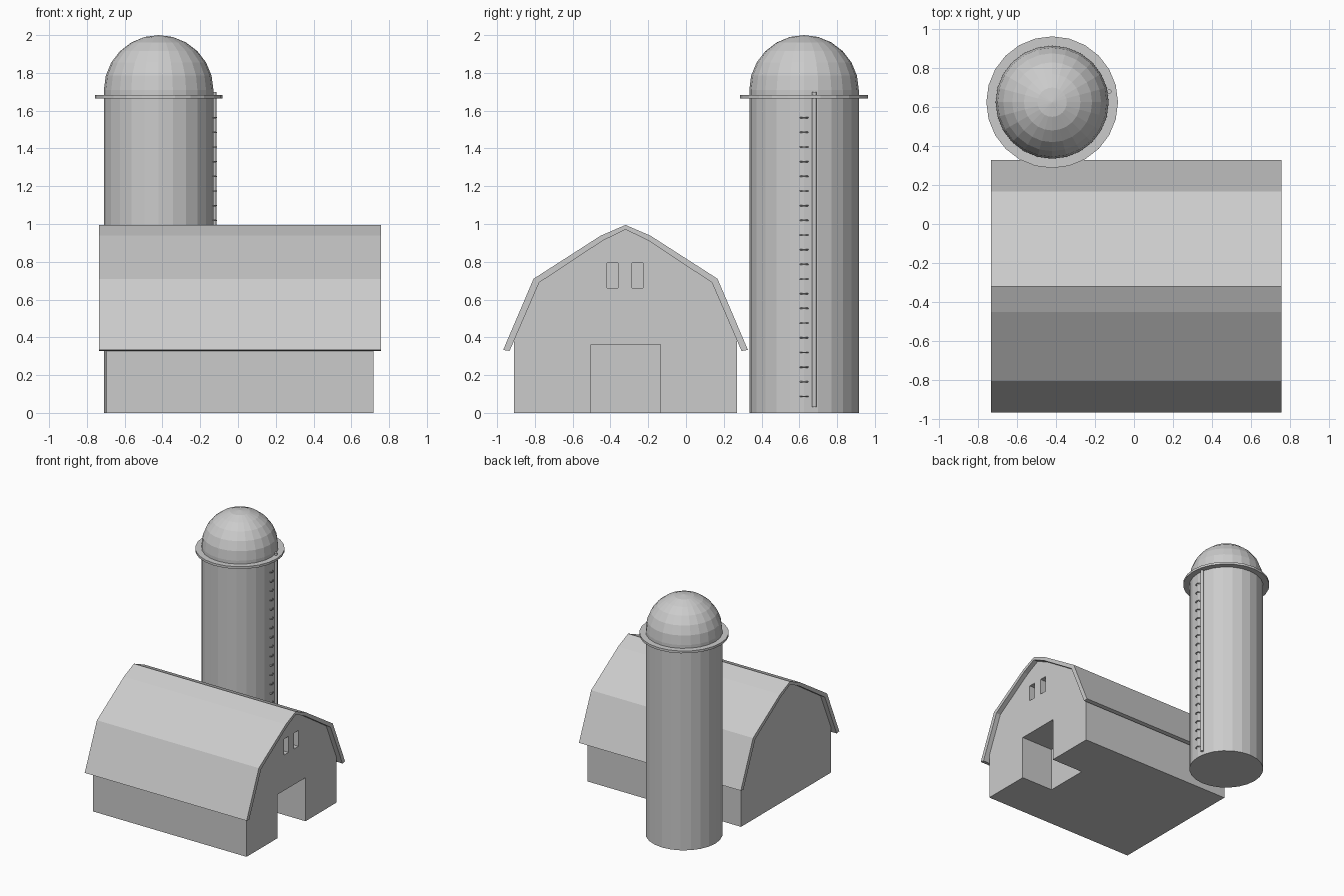
import bpy, bmesh, math

if "Cube" in bpy.data.objects:
    bpy.data.objects.remove(bpy.data.objects["Cube"])

SILO = (-0.42, 0.625)      # silo axis
RIDGE_Y = -0.32            # barn centre line


def finish(name, bm):
    bmesh.ops.recalc_face_normals(bm, faces=bm.faces)
    mesh = bpy.data.meshes.new(name)
    bm.to_mesh(mesh)
    bm.free()
    ob = bpy.data.objects.new(name, mesh)
    bpy.context.collection.objects.link(ob)
    return ob


def extrude_x(name, profile, x0, x1):
    """Closed (y, z) profile extruded along x."""
    bm = bmesh.new()
    face = bm.faces.new([bm.verts.new((x0, y, z)) for y, z in profile])
    ext = bmesh.ops.extrude_face_region(bm, geom=[face])
    verts = [v for v in ext["geom"] if isinstance(v, bmesh.types.BMVert)]
    bmesh.ops.translate(bm, verts=verts, vec=(x1 - x0, 0, 0))
    return finish(name, bm)


def lathe(name, profile, steps=24, closed=False):
    """Spin an (r, z) profile around the silo axis."""
    bm = bmesh.new()
    vs = [bm.verts.new((SILO[0] + r, SILO[1], z)) for r, z in profile]
    edges = [bm.edges.new(p) for p in zip(vs, vs[1:])]
    if closed:
        edges.append(bm.edges.new((vs[-1], vs[0])))
    bmesh.ops.spin(bm, geom=vs + edges, cent=(*SILO, 0), axis=(0, 0, 1),
                   angle=math.tau, steps=steps)
    bmesh.ops.remove_doubles(bm, verts=bm.verts, dist=1e-4)
    return finish(name, bm)


def mirrored(half):
    """Half profile (distance from ridge, z), eave to apex, to full width."""
    left = [(RIDGE_Y - d, z) for d, z in half]
    right = [(RIDGE_Y + d, z) for d, z in half if d > 0]
    return left + right[::-1]


# Barn roof shell
outer = [(0.648, 0.333), (0.487, 0.71), (0.132, 0.938), (0, 0.995)]
inner = [(0.614, 0.328), (0.457, 0.69), (0.122, 0.911), (0, 0.971)]
extrude_x("barn_roof", mirrored(outer) + mirrored(inner)[::-1], -0.735, 0.757)

# Barn walls, meeting the underside of the roof
walls = extrude_x("barn_walls", mirrored([(0.591, 0), (0.591, 0.381)] + inner[1:]),
                  -0.697, 0.717)

# Doorway and loft windows recessed in the right gable
openings = [(-0.503, -0.135, -0.1, 0.363, 0.295),
            (-0.418, -0.36, 0.66, 0.793, 0.09),
            (-0.286, -0.228, 0.66, 0.793, 0.09)]
bpy.context.view_layer.objects.active = walls
for y0, y1, z0, z1, depth in openings:
    cutter = extrude_x("opening_cutter", [(y0, z0), (y1, z0), (y1, z1), (y0, z1)],
                       0.717 - depth, 0.8)
    cutter.hide_render = True
    mod = walls.modifiers.new("opening", 'BOOLEAN')
    mod.object = cutter
    mod.operation = 'DIFFERENCE'
    mod.solver = 'EXACT'
    bpy.ops.object.modifier_apply(modifier=mod.name)
    bpy.data.objects.remove(cutter)

# Silo tower with its faceted dome
R, SPRING = 0.29, 1.71
dome = [(R * math.cos(a), SPRING + R * math.sin(a))
        for a in (math.radians(15 * i) for i in range(7))]
lathe("silo", [(0, 0), (R, 0)] + dome)

# Flat rim around the silo
lathe("silo_rim", [(0.27, 1.664), (0.338, 1.664), (0.338, 1.683), (0.27, 1.683)],
      closed=True)

# Vertical pipe beside the ladder
bpy.ops.mesh.primitive_cylinder_add(vertices=12, radius=0.012, depth=1.67,
                                    location=(-0.127, 0.68, 0.865))
bpy.context.object.name = "silo_pipe"

# Ladder rungs: curved hoops half sunk in the silo wall
bpy.ops.mesh.primitive_torus_add(major_segments=16, minor_segments=6,
                                 major_radius=0.02, minor_radius=0.004,
                                 location=(-0.135, SILO[1], 0.087))
rungs = bpy.context.object
rungs.name = "ladder_rungs"
array = rungs.modifiers.new("repeat", 'ARRAY')
array.count = 20
array.use_relative_offset = False
array.use_constant_offset = True
array.constant_offset_displace = (0, 0, 0.0777)
